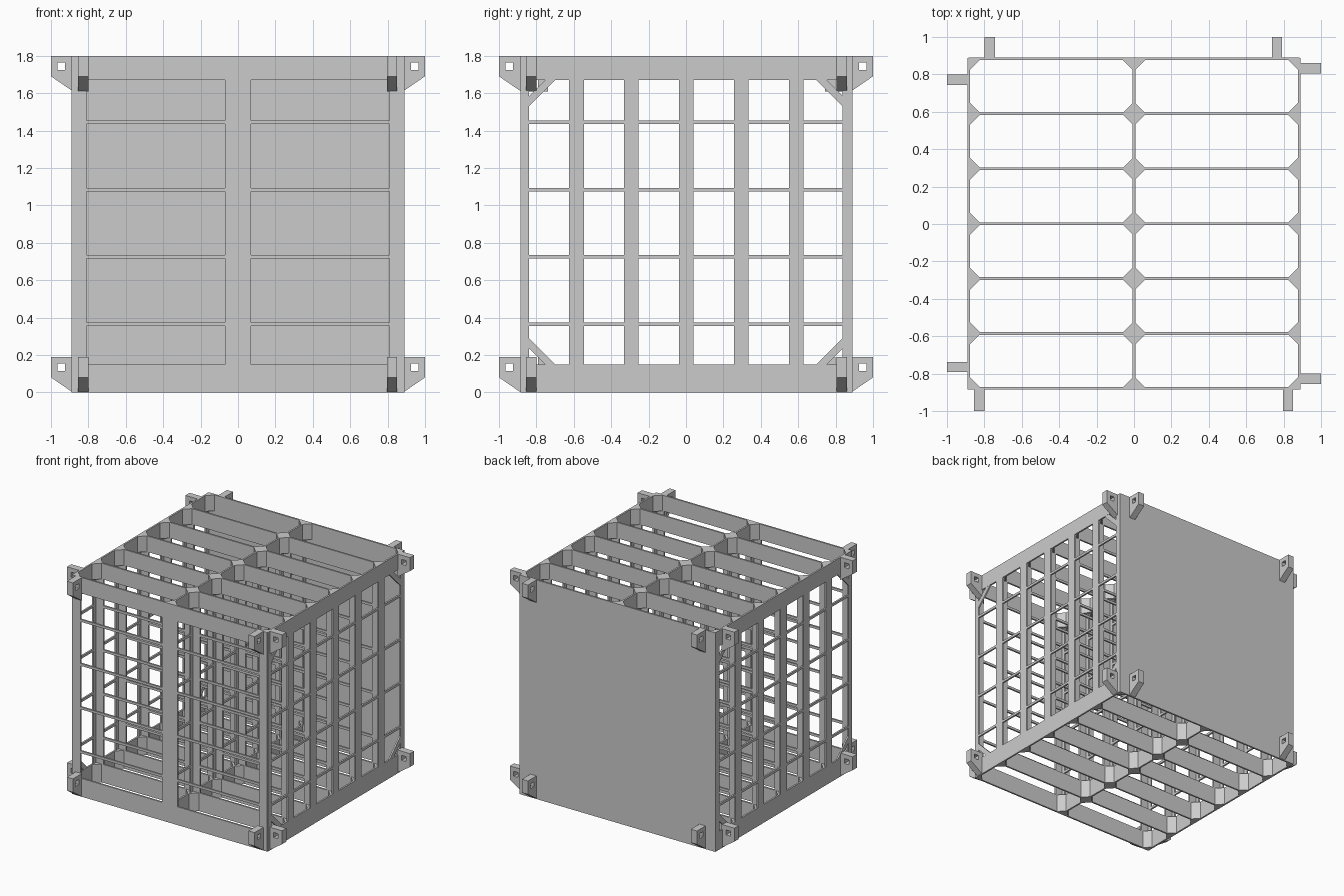
import bpy
import bmesh
from math import radians
from mathutils import Matrix, Vector

cube = bpy.data.objects.get("Cube")
if cube:
    bpy.data.objects.remove(cube, do_unlink=True)

HEIGHT = 1.8
HALF = 0.89            # half width of the crate body
THICK = 0.014          # sheet thickness
LOW, HIGH = 0.15, 1.67  # window bottom and top
FRONT_Y, BACK_Y = -0.879, 0.883
BAYS = 6
panel_ys = [FRONT_Y + (BACK_Y - FRONT_Y) * i / BAYS for i in range(BAYS + 1)]
wall_x = HALF - THICK / 2

grey = bpy.data.materials.new("plain_grey")
grey.use_nodes = True
grey.diffuse_color = (0.6, 0.6, 0.6, 1)
grey.node_tree.nodes["Principled BSDF"].inputs["Base Color"].default_value = (0.6, 0.6, 0.6, 1)


def upright(x, y, z=0, turn=0):
    """Stand a flat outline up at a place, turned about the vertical."""
    return (Matrix.Translation((x, y, z)) @ Matrix.Rotation(radians(turn), 4, "Z")
            @ Matrix.Rotation(radians(90), 4, "X"))


def slab(name, polygons, thick, matrix, merge=True):
    """Thicken flat polygons evenly about their plane and place them."""
    bm = bmesh.new()
    for poly in polygons:
        bm.faces.new([bm.verts.new((u, v, -thick / 2)) for u, v in poly])
    if merge:
        bmesh.ops.remove_doubles(bm, verts=bm.verts, dist=0.0001)
    out = bmesh.ops.extrude_face_region(bm, geom=bm.faces[:], use_keep_orig=True)
    moved = [g for g in out["geom"] if isinstance(g, bmesh.types.BMVert)]
    bmesh.ops.translate(bm, verts=moved, vec=Vector((0, 0, thick)))
    bmesh.ops.recalc_face_normals(bm, faces=bm.faces)
    bm.transform(matrix)
    mesh = bpy.data.meshes.new(name)
    bm.to_mesh(mesh)
    bm.free()
    mesh.materials.append(grey)
    obj = bpy.data.objects.new(name, mesh)
    bpy.context.collection.objects.link(obj)
    return obj


def lattice(us, vs):
    """Grid of cells in which every odd/odd cell is an open window."""
    return [[(us[i], vs[j]), (us[i + 1], vs[j]), (us[i + 1], vs[j + 1]), (us[i], vs[j + 1])]
            for i in range(len(us) - 1) for j in range(len(vs) - 1)
            if not (i % 2 and j % 2)]


# Shared window heights with thin cross rods
heights = [0, LOW]
for rod in (0.365, 0.726, 1.083, 1.445):
    heights += [rod - 0.01, rod + 0.01]
heights += [HIGH, HEIGHT]

# Front and inner partitions, each with two windows
edge = HALF - 0.004
for i, y in enumerate(panel_ys[:-1]):
    name = "front_frame" if i == 0 else f"partition_{i}"
    slab(name, lattice([-edge, -0.81, -0.07, 0.07, 0.81, edge], heights), THICK, upright(0, y))

# Solid back sheet
slab("back_panel", lattice([-edge, edge], [0, HEIGHT]), THICK, upright(0, BACK_Y))

# Side walls and middle wall, columns lining up with the partitions
columns = [FRONT_Y - 0.005, FRONT_Y + 0.04]
for y in panel_ys[1:-1]:
    columns += [y - 0.039, y + 0.039]
columns += [BACK_Y - 0.045, BACK_Y + 0.005]
for name, x in (("right_wall", -wall_x), ("middle_wall", 0), ("left_wall", wall_x)):
    slab(name, lattice(columns, heights), THICK, upright(x, 0, 0, 90))

# Diagonal braces in the outer window corners of the side walls
braces = []
for u, du in ((columns[1], 1), (columns[-2], -1)):
    for v, dv in ((LOW, 1), (HIGH, -1)):
        braces.append([(u, v + dv * 0.085), (u, v + dv * 0.14),
                       (u + du * 0.14, v), (u + du * 0.085, v)])
for name, x in (("right_braces", -wall_x), ("left_braces", wall_x)):
    slab(name, braces, THICK * 0.9, upright(x, 0, 0, 90), merge=False)

# Triangular corner blocks in every bay, within the top and bottom bands
LEG = 0.065
blocks = []
for y0, y1 in zip(panel_ys, panel_ys[1:]):
    for x, dx in ((-wall_x, 1), (0, -1), (0, 1), (wall_x, -1)):
        for y, dy in ((y0, 1), (y1, -1)):
            blocks.append([(x, y), (x + dx * LEG, y), (x, y + dy * LEG)])
for name, z0, z1 in (("bottom_corner_blocks", 0, LOW), ("top_corner_blocks", HIGH, HEIGHT)):
    slab(name, blocks, z1 - z0, Matrix.Translation((0, 0, (z0 + z1) / 2)), merge=False)

# Pierced lugs: outline and square hole joined by four quads
outer = [(-0.004, 0), (0.113, 0.08), (0.113, 0.19), (-0.004, 0.19)]
hole = [(0.037, 0.115), (0.077, 0.115), (0.077, 0.155), (0.037, 0.155)]
lug = [[outer[k], outer[(k + 1) % 4], hole[(k + 1) % 4], hole[k]] for k in range(4)]
reach = 1 - 0.113
sides = {
    "front": (-90, [(-0.828, -reach), (0.823, -reach)]),
    "back": (90, [(-0.772, reach), (0.764, reach)]),
    "right": (180, [(-reach, -0.764), (-reach, 0.772)]),
    "left": (0, [(reach, -0.828), (reach, 0.832)]),
}
for side, (turn, spots) in sides.items():
    for n, (x, y) in enumerate(spots, 1):
        for level, z in (("bottom", 0), ("top", HEIGHT - 0.19)):
            slab(f"{side}_{level}_lug_{n}", lug, 0.055, upright(x, y, z, turn))
